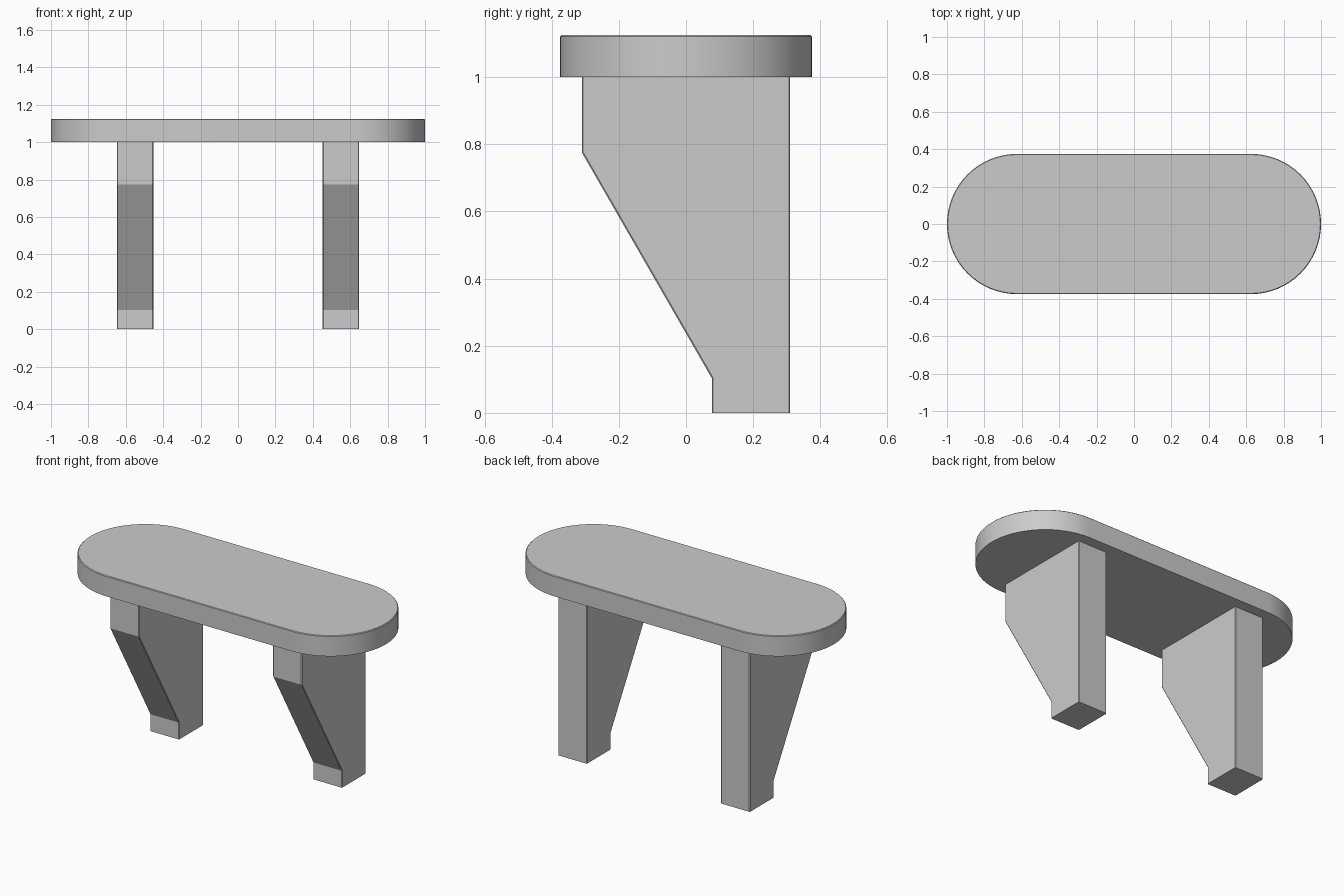
import bpy, bmesh
from math import pi, sin, cos

if "Cube" in bpy.data.objects:
    bpy.data.objects.remove(bpy.data.objects["Cube"])


def prism(name, points, offset, to_bevel, bevel):
    """Extrude a closed profile along offset and soften the chosen edges."""
    bm = bmesh.new()
    face = bm.faces.new([bm.verts.new(p) for p in points])
    ext = bmesh.ops.extrude_face_region(bm, geom=[face], use_keep_orig=True)
    bmesh.ops.translate(bm, vec=offset,
                        verts=[g for g in ext["geom"] if isinstance(g, bmesh.types.BMVert)])
    bmesh.ops.recalc_face_normals(bm, faces=bm.faces)
    bmesh.ops.bevel(bm, geom=[e for e in bm.edges if to_bevel(e)], offset=bevel,
                    segments=1, affect="EDGES")
    mesh = bpy.data.meshes.new(name)
    bm.to_mesh(mesh)
    bm.free()
    obj = bpy.data.objects.new(name, mesh)
    bpy.context.collection.objects.link(obj)
    return obj


# Bench top: stadium outline with a fine bevel round the upper rim
R, N = 0.375, 32
outline = []
for side in (1, -1):
    for i in range(N + 1):
        a = -pi / 2 + pi * i / N
        outline.append((side * (1 - R + R * cos(a)), side * R * sin(a), 1.0))
top = prism("bench_top", outline, (0, 0, 0.125),
            lambda e: all(v.co.z > 1.1 for v in e.verts), 0.004)
bpy.context.view_layer.objects.active = top
top.select_set(True)
bpy.ops.object.shade_smooth_by_angle(angle=pi / 6)
top.select_set(False)

# Legs: upright at the back, sloping in to a narrow foot at the front
profile = [(-0.31, 1.0), (-0.31, 0.775), (0.077, 0.103),
           (0.077, 0.0), (0.31, 0.0), (0.31, 1.0)]
for name, x in (("left_leg", -0.648), ("right_leg", 0.452)):
    prism(name, [(x, y, z) for y, z in profile], (0.196, 0, 0),
          lambda e: abs(e.verts[0].co.z - e.verts[1].co.z) > 0.01, 0.004)
